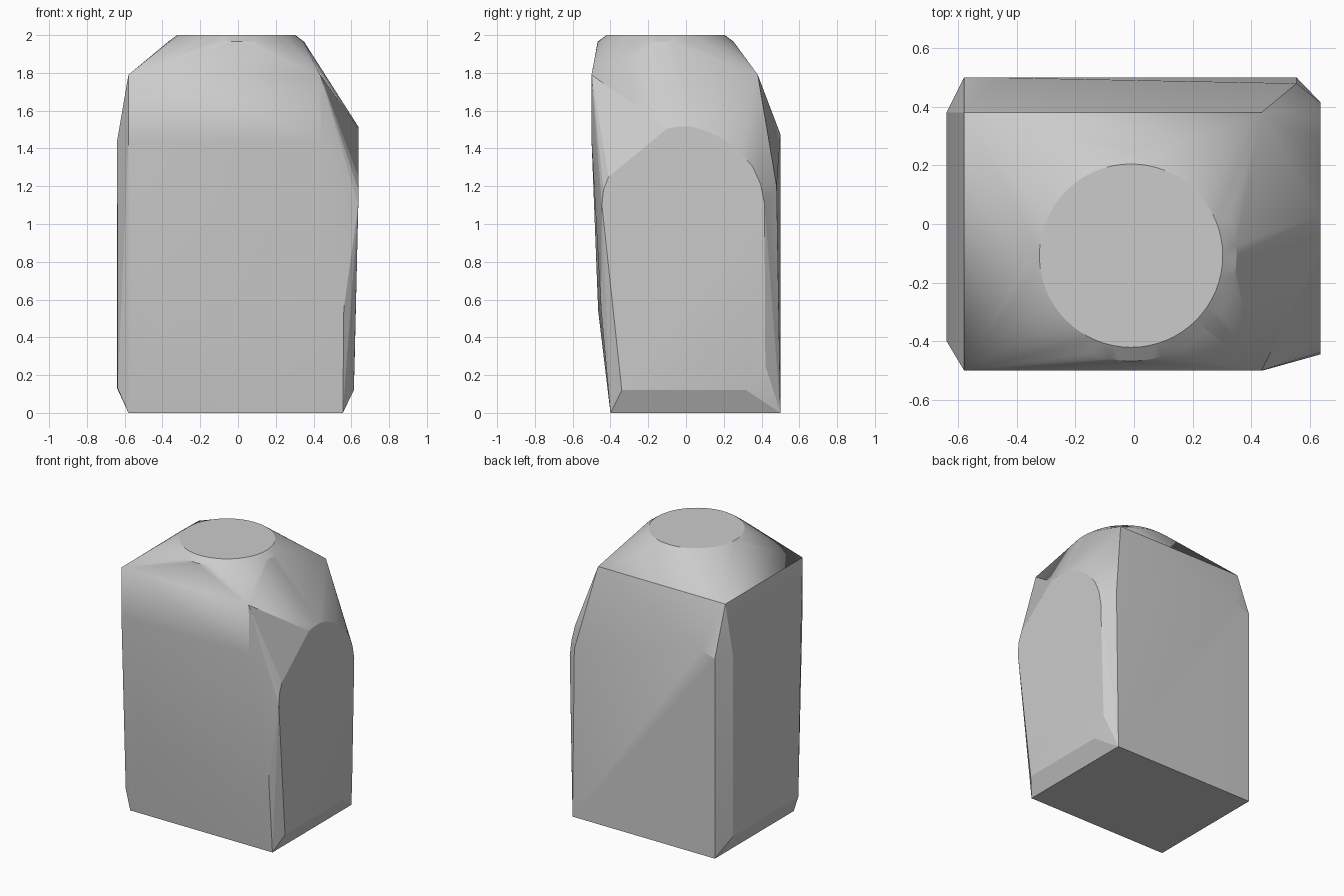
import bpy, bmesh, math

cube = bpy.data.objects.get("Cube")
if cube:
    bpy.data.objects.remove(cube, do_unlink=True)

# Single plain grey
grey = bpy.data.materials.new("plain_grey")
grey.use_nodes = True
colour = (0.6, 0.6, 0.6, 1)
grey.diffuse_color = colour
grey.node_tree.nodes["Principled BSDF"].inputs["Base Color"].default_value = colour


def ring(radius, z, count=64):
    """Circle of points around the neck axis."""
    steps = [math.tau * i / count for i in range(count)]
    return [(-0.01 + radius * math.cos(a), -0.108 + radius * math.sin(a), z) for a in steps]


def rectangle(x0, x1, y0, y1, z):
    return [(x, y, z) for x in (x0, x1) for y in (y0, y1)]


# Flat round top with a small bevel, and the square shoulders
points = ring(0.313, 2.0) + ring(0.36, 1.965)
points += rectangle(-0.58, 0.435, -0.5, 0.38, 1.79)

# Base
points += rectangle(-0.58, 0.555, -0.4, 0.5, 0)

# Front panel, leaning in towards the base
points += [(-0.58, -0.5, 1.44), (0.44, -0.5, 1.44),
           (-0.46, -0.465, 0.54), (0.56, -0.45, 0.55)]

# Back panel
points += [(-0.58, 0.5, 1.44), (-0.47, 0.5, 1.475), (0.555, 0.48, 1.2)]

# Flat wall on the -x side
points += [(-0.64, -0.4, 1.44), (-0.64, 0.38, 1.44),
           (-0.637, -0.37, 0.13), (-0.64, 0.38, 0.13)]

# Arched wall on the +x side
arch = [(-0.445, 1.1), (-0.437, 1.18), (-0.41, 1.25), (-0.1, 1.505), (-0.04, 1.515),
        (0.03, 1.515), (0.1, 1.495), (0.2, 1.45), (0.29, 1.38), (0.355, 1.3),
        (0.395, 1.21), (0.415, 1.11)]
points += [(0.637, y, z) for y, z in arch]
points += [(0.613, -0.34, 0.12), (0.613, 0.32, 0.12), (0.617, 0.42, 0.25)]

# Wrap the points in one closed convex skin
bm = bmesh.new()
for p in points:
    bm.verts.new(p)
hull = bmesh.ops.convex_hull(bm, input=bm.verts[:])
bmesh.ops.delete(bm, geom=[v for v in bm.verts if not v.link_faces], context='VERTS')
bmesh.ops.dissolve_limit(bm, angle_limit=math.radians(0.5),
                         verts=bm.verts[:], edges=bm.edges[:])
bmesh.ops.recalc_face_normals(bm, faces=bm.faces[:])

mesh = bpy.data.meshes.new("body")
bm.to_mesh(mesh)
bm.free()
mesh.materials.append(grey)
body = bpy.data.objects.new("body", mesh)
bpy.context.collection.objects.link(body)

# Smooth the shallow facets, keep the corners crisp
bpy.ops.object.select_all(action='DESELECT')
body.select_set(True)
bpy.context.view_layer.objects.active = body
bpy.ops.object.shade_smooth_by_angle(angle=math.radians(15))
